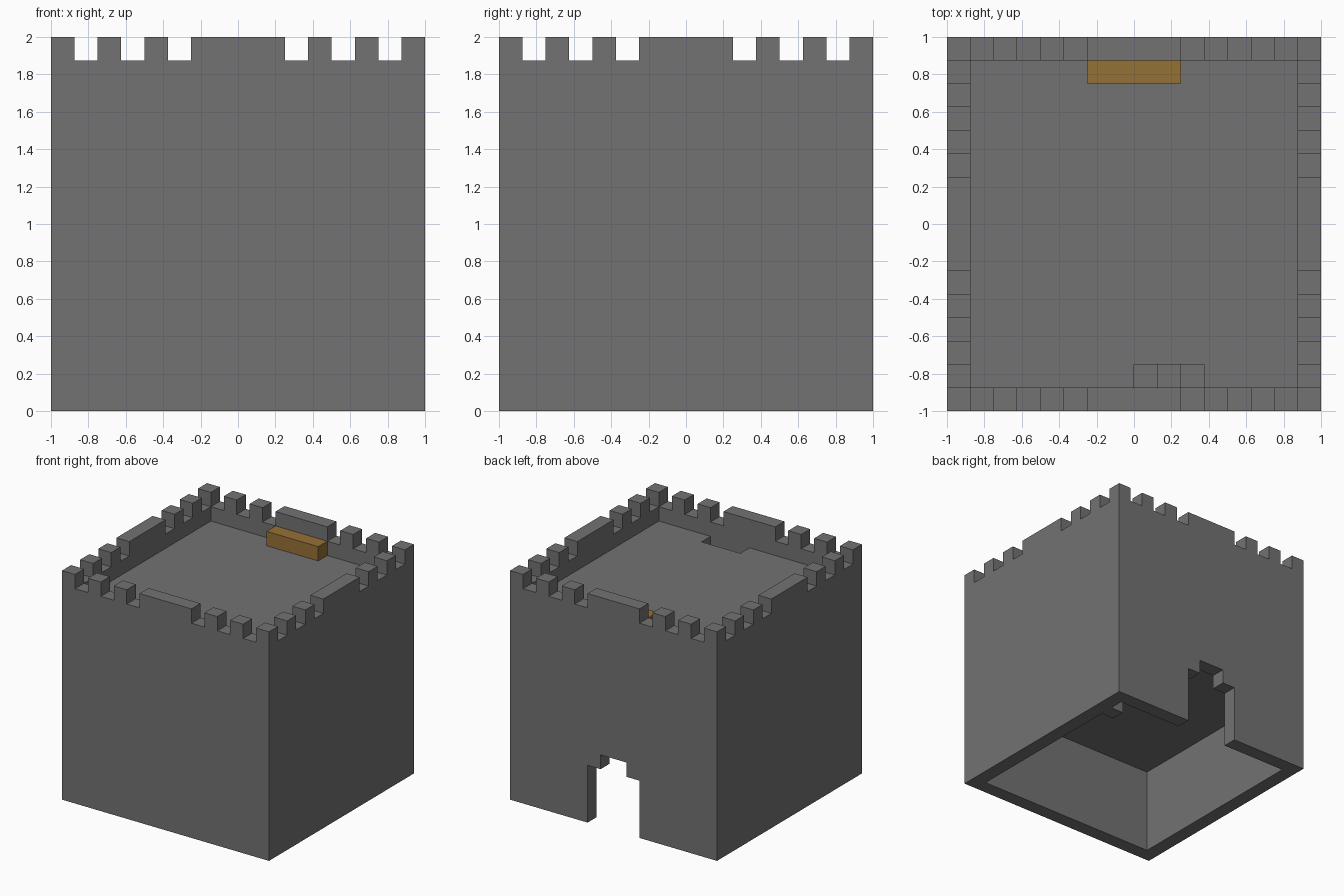
import bpy
import bmesh
from mathutils import Vector

U = 0.125  # one block

cube = bpy.data.objects.get("Cube")
if cube:
    bpy.data.objects.remove(cube, do_unlink=True)


def material(name, rgb):
    m = bpy.data.materials.new(name)
    m.use_nodes = True
    colour = (*rgb, 1.0)
    m.diffuse_color = colour
    m.node_tree.nodes["Principled BSDF"].inputs["Base Color"].default_value = colour
    return m


stone = material("grey stone", (0.17, 0.17, 0.17))
wood = material("golden wood", (0.30, 0.165, 0.035))


def block(name, lo, hi, mat=stone):
    """Box between two corners measured in blocks."""
    lo, hi = Vector(lo) * U, Vector(hi) * U
    bm = bmesh.new()
    bmesh.ops.create_cube(bm, size=1)
    for v in bm.verts:
        v.co = Vector([a if c < 0 else b for a, b, c in zip(lo, hi, v.co)])
    mesh = bpy.data.meshes.new(name)
    bm.to_mesh(mesh)
    bm.free()
    mesh.materials.append(mat)
    obj = bpy.data.objects.new(name, mesh)
    bpy.context.collection.objects.link(obj)
    return obj


def cut(target, lo, hi):
    """Subtract a box from the target."""
    cutter = block("cutter", lo, hi)
    cutter.hide_render = True
    mod = target.modifiers.new("cut", "BOOLEAN")
    mod.operation = "DIFFERENCE"
    mod.solver = "EXACT"
    mod.object = cutter
    bpy.context.view_layer.objects.active = target
    bpy.ops.object.modifier_apply(modifier=mod.name)
    bpy.data.objects.remove(cutter, do_unlink=True)


# Tower shell: open lower room, closed upper room, roof terrace
tower = block("tower", (-8, -8, 0), (8, 8, 16))
cut(tower, (-7, -7, -1), (7, 7, 6))
cut(tower, (-7, -7, 7), (7, 7, 13))
cut(tower, (-7, -7, 14), (7, 7, 17))

# Battlement gaps, each cut through two opposite walls
for start in (-7, -5, -3, 2, 4, 6):
    cut(tower, (start, -9, 15), (start + 1, 9, 17))
    cut(tower, (-9, start, 15), (9, start + 1, 17))

# Stepped back doorway
cut(tower, (-2, 6.5, -1), (2, 9, 4))
cut(tower, (-1, 6.5, -1), (1, 9, 5))

# Stairwell openings in the two slabs
cut(tower, (6, 0, 5.5), (7, 3, 7.5))
cut(tower, (0, -7, 12.5), (3, -6, 14.5))

# Floating stair blocks along the left wall and then the front wall
for i in range(6):
    block(f"lower_step_{i + 1}", (6, 5 - i, i), (7, 6 - i, i + 1))
    block(f"upper_step_{i + 1}", (5 - i, -7, 7 + i), (6 - i, -6, 8 + i))

# Wooden bench on the roof
block("roof_bench", (-2, 6, 14), (2, 7, 15), wood)
